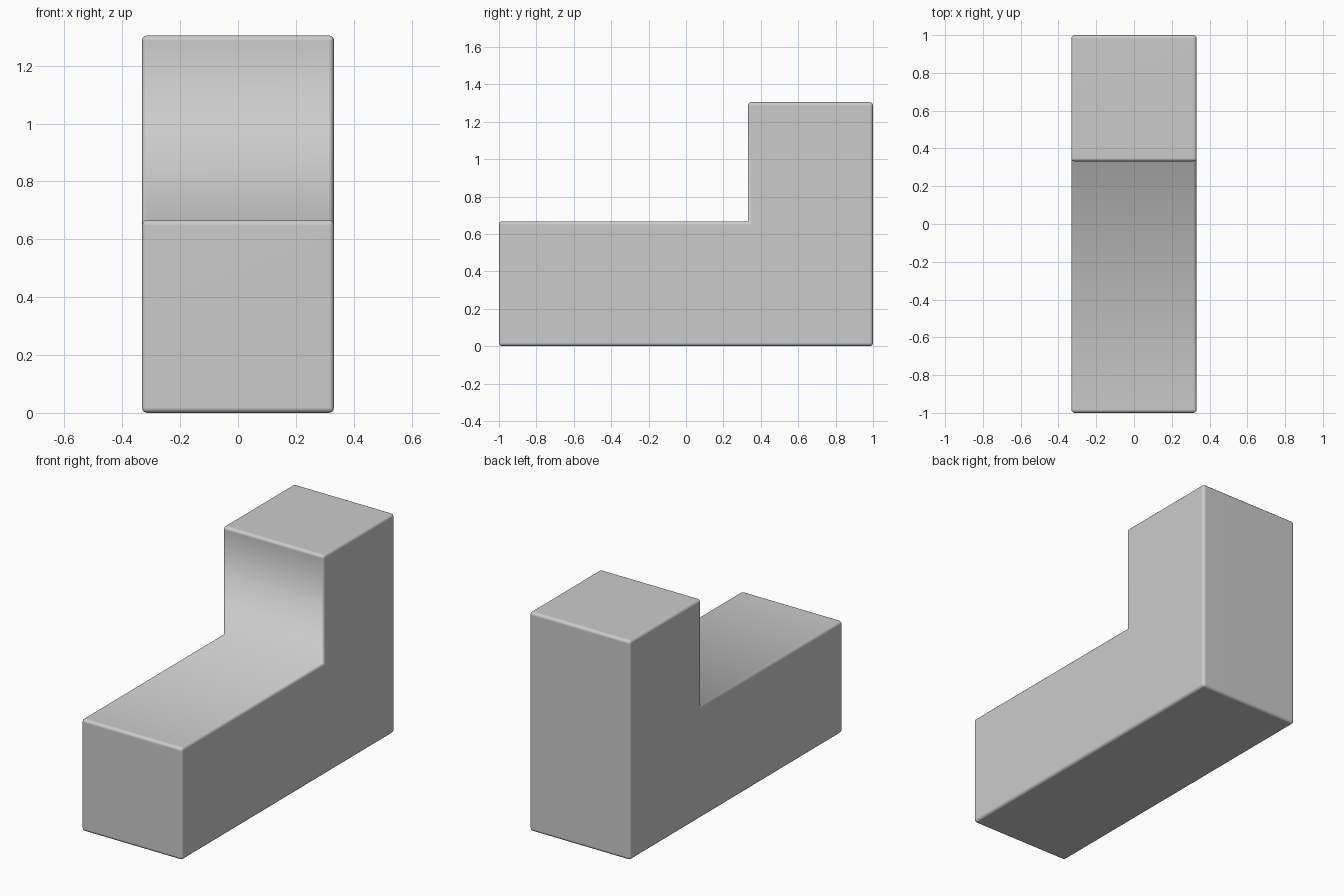
import bpy, bmesh

if "Cube" in bpy.data.objects:
    bpy.data.objects.remove(bpy.data.objects["Cube"])

# L-shaped side profile (y, z), extruded across x
half_width = 0.332
profile = [(-1, 0), (1, 0), (1, 1.305), (0.331, 1.305), (0.331, 0.667), (-1, 0.667)]

bm = bmesh.new()
face = bm.faces.new([bm.verts.new((-half_width, y, z)) for y, z in profile])
ext = bmesh.ops.extrude_face_region(bm, geom=[face])
moved = [g for g in ext["geom"] if isinstance(g, bmesh.types.BMVert)]
bmesh.ops.translate(bm, verts=moved, vec=(2 * half_width, 0, 0))
bmesh.ops.recalc_face_normals(bm, faces=bm.faces[:])
bm.normal_update()

# Small rounding on the outer edges; the inner step corner stays unbevelled
convex = [e for e in bm.edges if e.is_convex]
bmesh.ops.bevel(bm, geom=convex, offset=0.018, offset_type='OFFSET', segments=3,
                profile=0.5, affect='EDGES', clamp_overlap=True)
for f in bm.faces:
    f.smooth = True

mesh = bpy.data.meshes.new("stepped_block")
bm.to_mesh(mesh)
bm.free()
block = bpy.data.objects.new("stepped_block", mesh)
bpy.context.collection.objects.link(block)

# Keep the large faces flat while the inner corner blends smoothly
weighted = block.modifiers.new("weighted_normals", 'WEIGHTED_NORMAL')
weighted.weight = 50
